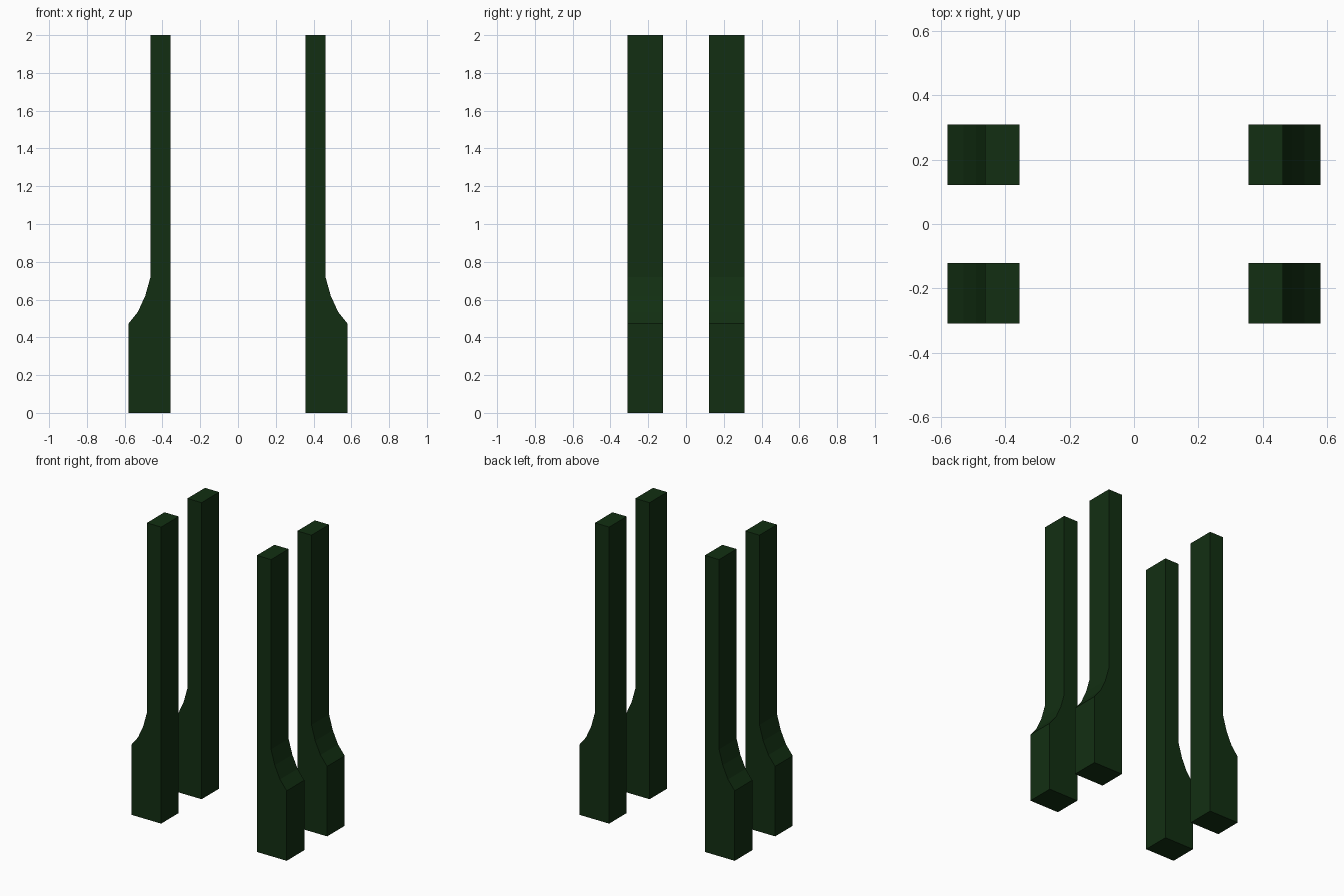
import bpy
import bmesh

cube = bpy.data.objects.get("Cube")
if cube:
    bpy.data.objects.remove(cube, do_unlink=True)

# Dark green paint
GREEN = (0.006, 0.028, 0.006, 1.0)
paint = bpy.data.materials.new("dark_green")
paint.use_nodes = True
paint.diffuse_color = GREEN
paint.node_tree.nodes["Principled BSDF"].inputs["Base Color"].default_value = GREEN

# Post outline (x, z): straight inner side, flared foot on the outer side
PROFILE = [(0.357, 0), (0.58, 0), (0.58, 0.472), (0.53, 0.535),
           (0.491, 0.62), (0.463, 0.72), (0.463, 2), (0.357, 2)]
INNER_Y, OUTER_Y = 0.122, 0.309


def make_post(name, side, end):
    """Extrude the outline in depth, mirrored to the given corner."""
    bm = bmesh.new()
    outline = bm.faces.new([bm.verts.new((side * x, end * INNER_Y, z)) for x, z in PROFILE])
    extruded = bmesh.ops.extrude_face_region(bm, geom=[outline], use_keep_orig=True)
    moved = [v for v in extruded["geom"] if isinstance(v, bmesh.types.BMVert)]
    bmesh.ops.translate(bm, verts=moved, vec=(0, end * (OUTER_Y - INNER_Y), 0))
    bmesh.ops.recalc_face_normals(bm, faces=bm.faces)
    mesh = bpy.data.meshes.new(name)
    bm.to_mesh(mesh)
    bm.free()
    mesh.materials.append(paint)
    bpy.context.collection.objects.link(bpy.data.objects.new(name, mesh))


# Four posts, one per corner
for side, side_name in ((1, "left"), (-1, "right")):
    for end, end_name in ((-1, "front"), (1, "back")):
        make_post(f"{end_name}_{side_name}_post", side, end)
